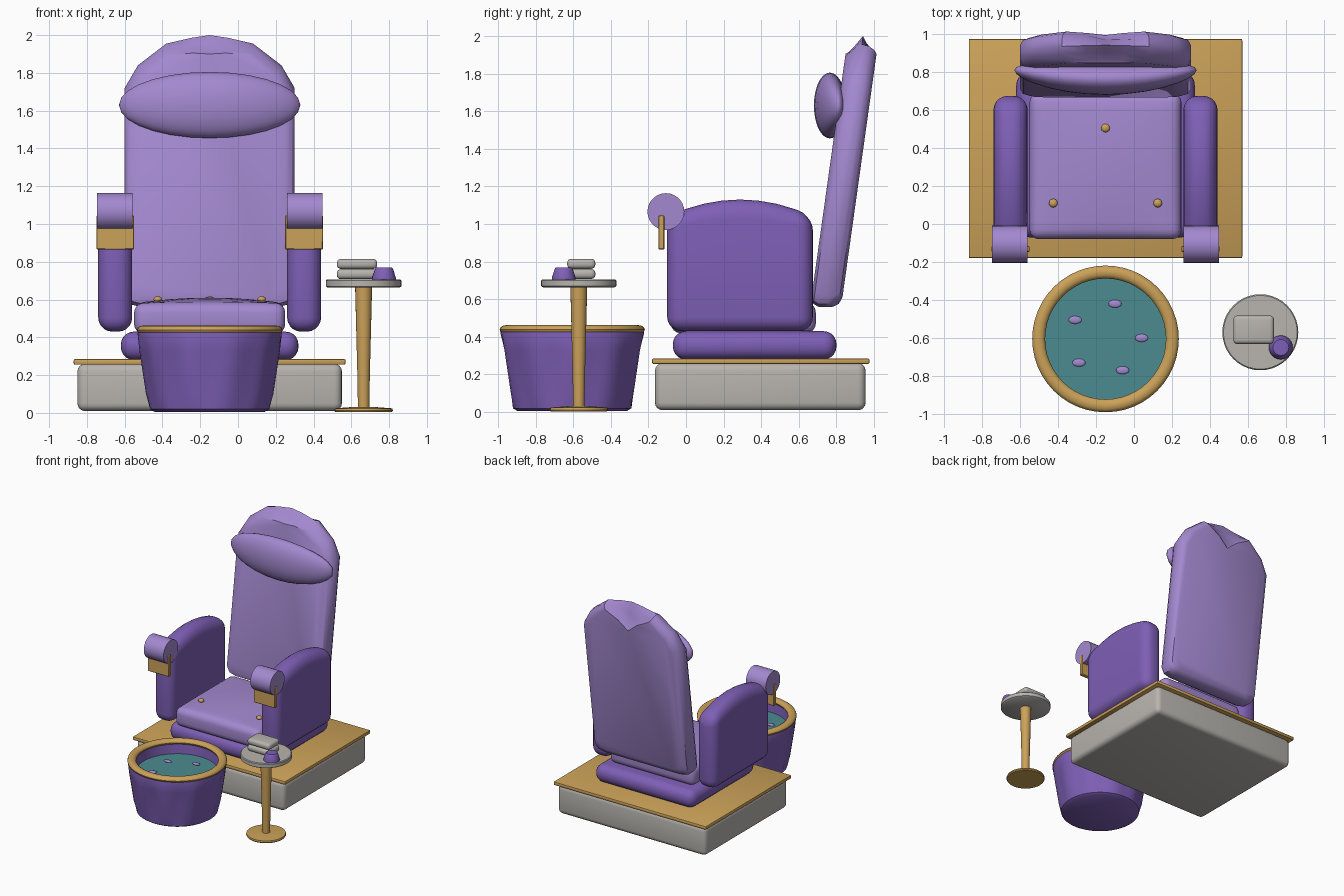
import bpy, bmesh, math
from mathutils import Matrix, Vector

old = bpy.data.objects.get("Cube")
if old:
    bpy.data.objects.remove(old, do_unlink=True)


def material(name, rgb):
    m = bpy.data.materials.new(name)
    m.use_nodes = True
    m.diffuse_color = (*rgb, 1)
    m.node_tree.nodes["Principled BSDF"].inputs["Base Color"].default_value = (*rgb, 1)
    return m


LILAC = material("lilac", (0.37, 0.25, 0.63))
PURPLE = material("purple", (0.21, 0.115, 0.47))
GOLD = material("gold", (0.60, 0.36, 0.10))
STONE = material("stone_grey", (0.48, 0.46, 0.43))
TEAL = material("teal_water", (0.07, 0.26, 0.28))

CX = -0.15            # chair centre line
TUB = (CX, -0.605)
TABLE = (0.665, -0.57)


def finish(name, bm, mat, angle=40):
    bmesh.ops.recalc_face_normals(bm, faces=bm.faces)
    me = bpy.data.meshes.new(name)
    bm.to_mesh(me)
    bm.free()
    ob = bpy.data.objects.new(name, me)
    bpy.context.collection.objects.link(ob)
    me.materials.append(mat)
    bpy.ops.object.select_all(action='DESELECT')
    ob.select_set(True)
    bpy.context.view_layer.objects.active = ob
    bpy.ops.object.shade_smooth_by_angle(angle=math.radians(angle))
    return ob


def pad(name, xs, ys, zs, mat, bevel=0.01, segments=4, crown=0, crown_x=True):
    """Rounded box between limits, optionally with a domed top."""
    bm = bmesh.new()
    bmesh.ops.create_cube(bm, size=1)
    size = Vector((xs[1] - xs[0], ys[1] - ys[0], zs[1] - zs[0]))
    mid = Vector((sum(xs), sum(ys), sum(zs))) / 2
    bmesh.ops.scale(bm, vec=size, verts=bm.verts)
    bmesh.ops.bevel(bm, geom=bm.edges[:], offset=bevel, segments=segments,
                    profile=0.5, affect='EDGES')
    if crown:
        for axis in ((0, 1) if crown_x else (1,)):
            for k in range(-3, 4):
                no = Vector((axis == 0, axis == 1, 0))
                bmesh.ops.bisect_plane(bm, geom=bm.verts[:] + bm.edges[:] + bm.faces[:],
                                       plane_co=no * size[axis] * k / 8, plane_no=no)
        for v in bm.verts:
            if v.co.z > 0:
                u = 2 * v.co.x / size.x if crown_x else 0
                w = 2 * v.co.y / size.y
                v.co.z += crown * (1 - u * u) * (1 - w * w) * v.co.z * 2 / size.z
    bmesh.ops.translate(bm, vec=mid, verts=bm.verts)
    return finish(name, bm, mat)


def loft(bm, rings):
    """Join closed loops of points and cap both ends."""
    loops = [[bm.verts.new(p) for p in ring] for ring in rings]
    n = len(loops[0])
    for a, b in zip(loops, loops[1:]):
        for i in range(n):
            j = (i + 1) % n
            bm.faces.new((a[i], a[j], b[j], b[i]))
    bm.faces.new(loops[0][::-1])
    bm.faces.new(loops[-1])


def lathe(name, centre, profile, mat, segments=32, flute=0):
    bm = bmesh.new()
    rings = []
    for k, (r, z) in enumerate(profile):
        ring = []
        for i in range(segments):
            a = math.tau * i / segments
            rr = r + (flute * math.cos(10 * a) if 2 <= k <= 3 else 0)
            ring.append((centre[0] + rr * math.cos(a), centre[1] + rr * math.sin(a), z))
        rings.append(ring)
    loft(bm, rings)
    return finish(name, bm, mat)


def ball(name, centre, radii, mat, segments=24, bend=0):
    """Ellipsoid with its poles along x; bend pushes the ends back."""
    bm = bmesh.new()
    bmesh.ops.create_uvsphere(bm, u_segments=segments, v_segments=segments // 2, radius=1,
                              matrix=Matrix.Rotation(math.pi / 2, 4, 'Y'))
    for v in bm.verts:
        x = v.co.x
        v.co = Vector(centre) + Vector([c * r for c, r in zip(v.co, radii)])
        v.co.y += bend * x * x
    return finish(name, bm, mat, 60)


# Plinth and its gold top
pad("plinth", (CX - .70, CX + .70), (-.165, .955), (.01, .26), STONE, .04)
pad("plinth_top", (CX - .72, CX + .72), (-.18, .975), (.255, .285), GOLD, .008, 2)

# Seat cushions
pad("lower_cushion", (CX - .47, CX + .47), (-.07, .80), (.28, .43), PURPLE, .068, 5)
pad("seat_cushion", (CX - .40, CX + .40), (-.08, .69), (.42, .58), LILAC, .05, 4, .03)
for bx, by in ((0, .505), (-.275, .11), (.275, .11)):
    ball("seat_button", (CX + bx, by, .602), (.023, .023, .015), GOLD, 12)

# Leaning backrest with a gathered, arched top
arch = [(.45, 1.72), (.38, 1.84), (.23, 1.955), (.10, 1.985), (0, 2.0)]
# depth, inset, drop of top, extra drop at the middle
layers = [(0, .05, .06, .04), (.015, .015, .05, .04), (.045, 0, .02, .03), (.08, 0, 0, 0),
          (.12, 0, .01, .08), (.15, .015, .03, .18), (.165, .05, .05, .18)]
rings = []
for depth, inset, drop, dip in layers:
    half = []
    for x, z in [(.36, .56), (.42, .575), (.45, .62)] + arch:
        if z < 1:
            z += inset
        else:
            z -= drop + dip * max(0, 1 - x / .2)
        half.append((x * (1 - inset / .45), z))
    outline = half + [(-x, z) for x, z in half[-2::-1]]
    rings.append([(CX + x, .66 + depth + .14 * (z - .56), z) for x, z in outline])
bm = bmesh.new()
loft(bm, rings)
finish("backrest", bm, LILAC, 35)
ball("head_pillow", (CX, .765, 1.63), (.48, .085, .175), LILAC, 28, .045)

# Arms with a front roll and gold fringe, one on each side
for side, word in ((1, "left"), (-1, "right")):
    cx = CX + side * .50
    pad(word + "_arm", (cx - .09, cx + .09), (-.10, .675), (.43, 1.04), PURPLE,
        .075, 5, .09, False)
    bm = bmesh.new()
    bmesh.ops.create_cone(bm, cap_ends=True, segments=28, radius1=.098, radius2=.098,
                          depth=.187, matrix=Matrix.Translation((cx + side * .003, -.107, 1.066))
                          @ Matrix.Rotation(math.pi / 2, 4, 'Y'))
    finish(word + "_arm_roll", bm, LILAC)
    pad(word + "_arm_fringe", (cx - .10, cx + .10), (-.147, -.115), (.865, 1.045), GOLD, .004, 1)

# Foot tub: fluted body, rim, water and petals
lathe("tub", TUB, [(.29, .005), (.315, .02), (.33, .10), (.365, .33), (.382, .42), (.375, .44),
                   (.328, .44), (.318, .33)], PURPLE, 60, .007)
bm = bmesh.new()
loops = []
for i in range(48):
    a = math.tau * i / 48
    loops.append([bm.verts.new((TUB[0] + (.352 + .034 * math.cos(b)) * math.cos(a),
                                TUB[1] + (.352 + .034 * math.cos(b)) * math.sin(a),
                                .438 + .024 * math.sin(b)))
                  for b in [math.tau * k / 12 for k in range(12)]])
for i in range(48):
    p, q = loops[i], loops[(i + 1) % 48]
    for k in range(12):
        m = (k + 1) % 12
        bm.faces.new((p[k], q[k], q[m], p[m]))
finish("tub_rim", bm, GOLD)
lathe("tub_water", TUB, [(.319, .325), (.319, .345)], TEAL, 48)
for px, py in ((-.31, -.505), (-.10, -.42), (.04, -.60), (-.29, -.73), (-.06, -.77)):
    ball("petal", (px, py, .35), (.035, .021, .008), LILAC, 12)

# Side table
lathe("table_foot", TABLE, [(.15, .004), (.155, .012), (.152, .024), (.05, .032)], GOLD)
lathe("table_post", TABLE, [(.03, .02), (.033, .2), (.045, .67)], GOLD, 20)
lathe("table_top", TABLE, [(.19, .663), (.2, .67), (.2, .70), (.194, .706)], STONE, 40)
for z in (.708, .762):
    pad("folded_towel", (.523, .737), (-.632, -.482), (z, z + .053), STONE, .022, 4)
lathe("cup", (.773, -.65), [(.063, .706), (.063, .715), (.047, .764), (.042, .769)], PURPLE, 24)
